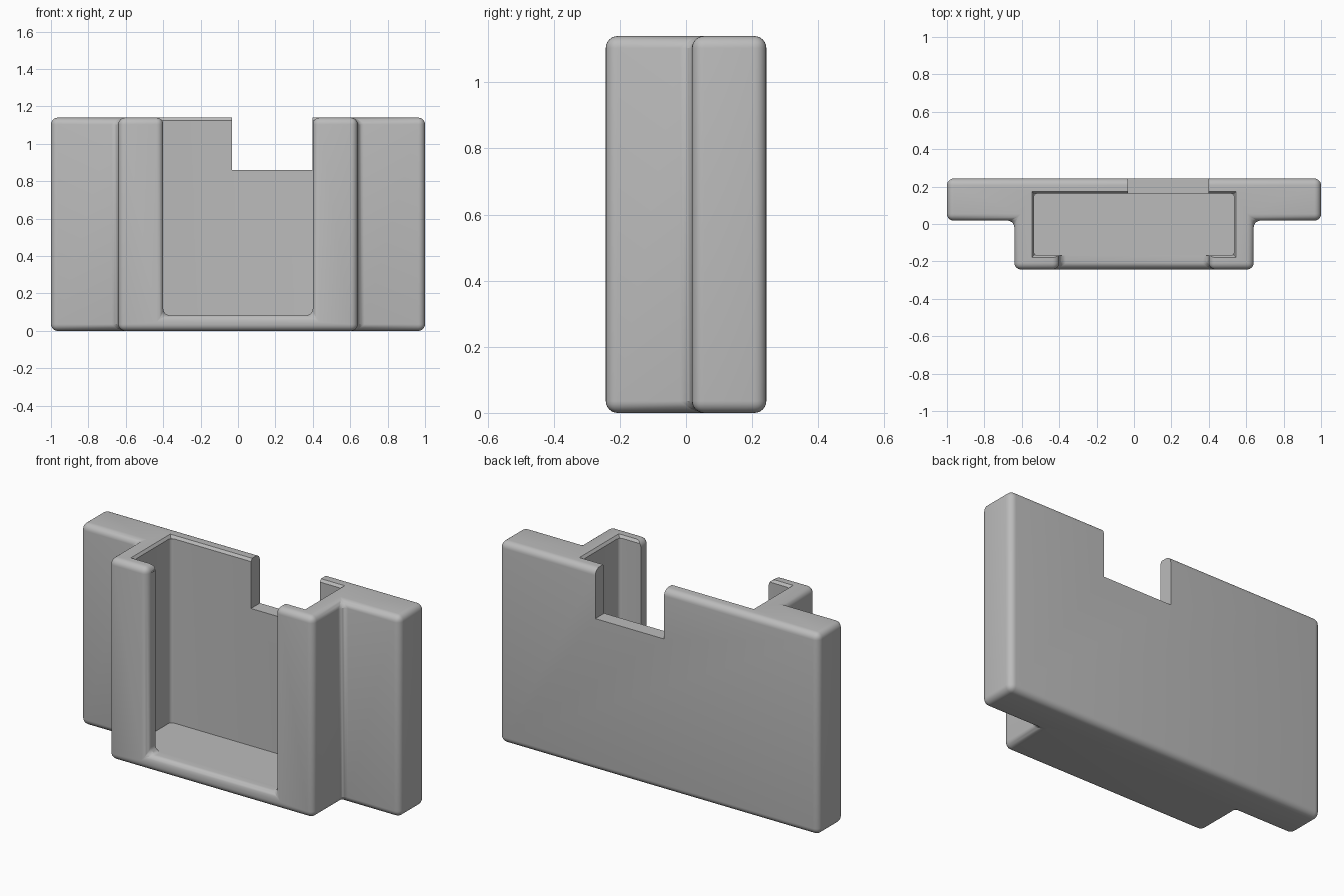
import bpy, bmesh, math

cube = bpy.data.objects.get("Cube")
if cube:
    bpy.data.objects.remove(cube)

HEIGHT, HALF_DEPTH = 1.14, 0.243
FLOOR = 0.083

grey = bpy.data.materials.new("light grey")
grey.use_nodes = True
grey.diffuse_color = (0.5, 0.5, 0.5, 1)
grey.node_tree.nodes["Principled BSDF"].inputs["Base Color"].default_value = (0.5, 0.5, 0.5, 1)


def add_object(name, bm):
    bmesh.ops.recalc_face_normals(bm, faces=bm.faces)
    mesh = bpy.data.meshes.new(name)
    bm.to_mesh(mesh)
    bm.free()
    mesh.materials.append(grey)
    obj = bpy.data.objects.new(name, mesh)
    bpy.context.scene.collection.objects.link(obj)
    return obj


def prism(name, outline, z0, z1):
    bm = bmesh.new()
    face = bm.faces.new([bm.verts.new((x, y, z0)) for x, y in outline])
    top = bmesh.ops.extrude_face_region(bm, geom=[face])["geom"]
    moved = [v for v in top if isinstance(v, bmesh.types.BMVert)]
    bmesh.ops.translate(bm, verts=moved, vec=(0, 0, z1 - z0))
    return add_object(name, bm)


def box(name, x0, x1, y0, y1, z0, z1):
    return prism(name, [(x0, y0), (x1, y0), (x1, y1), (x0, y1)], z0, z1)


def cut(obj, cutter):
    mod = obj.modifiers.new("cut", "BOOLEAN")
    mod.operation, mod.solver, mod.object = "DIFFERENCE", "EXACT", cutter
    cutter.hide_render = True


# Stepped holder body: wide back plate with a box standing forward of it
half = [(0.64, -HALF_DEPTH), (0.64, 0.018), (1, 0.018), (1, HALF_DEPTH)]
body = prism("holder_body", half + [(-x, y) for x, y in reversed(half)], 0, HEIGHT)

# Front opening, rounded together with all outer edges
opening = box("opening_cutter", -0.4, 0.4, -0.5, -0.08, FLOOR, 1.5)
cut(body, opening)
bevel = body.modifiers.new("rounding", "BEVEL")
bevel.width, bevel.segments = 0.036, 6
bevel.limit_method, bevel.angle_limit = "ANGLE", math.radians(40)

# Pocket open at the top, with soft vertical corners
pocket = box("pocket_cutter", -0.535, 0.535, -0.168, 0.163, FLOOR - 0.0005, 1.5)
bm = bmesh.new()
bm.from_mesh(pocket.data)
upright = [e for e in bm.edges if abs(e.verts[0].co.z - e.verts[1].co.z) > 0.5]
bmesh.ops.bevel(bm, geom=upright, offset=0.02, segments=4, profile=0.5, affect="EDGES")
bm.to_mesh(pocket.data)
bm.free()
cut(body, pocket)

# Shallow flare around the mouth of the pocket
bm = bmesh.new()
bmesh.ops.create_cube(bm, size=1)
for v in bm.verts:
    grow = 0.023 if v.co.z > 0 else -0.001
    v.co.x = math.copysign(0.535 + grow, v.co.x)
    v.co.y = -0.0025 + math.copysign(0.1655 + grow, v.co.y)
    v.co.z = HEIGHT + math.copysign(0.016, v.co.z)
flare = add_object("flare_cutter", bm)
cut(body, flare)

# Square notch through the back wall
notch = box("notch_cutter", -0.033, 0.398, 0.1, 0.5, 0.86, 1.5)
cut(body, notch)

# Bake the modifiers and drop the cutters
graph = bpy.context.evaluated_depsgraph_get()
graph.update()
final = bpy.data.meshes.new_from_object(body.evaluated_get(graph))
body.modifiers.clear()
body.data = final
for cutter in (opening, pocket, flare, notch):
    bpy.data.objects.remove(cutter)

# One material, smooth rounding with sharp edges kept
final.materials.clear()
final.materials.append(grey)
final.polygons.foreach_set("material_index", [0] * len(final.polygons))
bpy.ops.object.select_all(action="DESELECT")
body.select_set(True)
bpy.context.view_layer.objects.active = body
bpy.ops.object.shade_smooth_by_angle(angle=math.radians(30))
